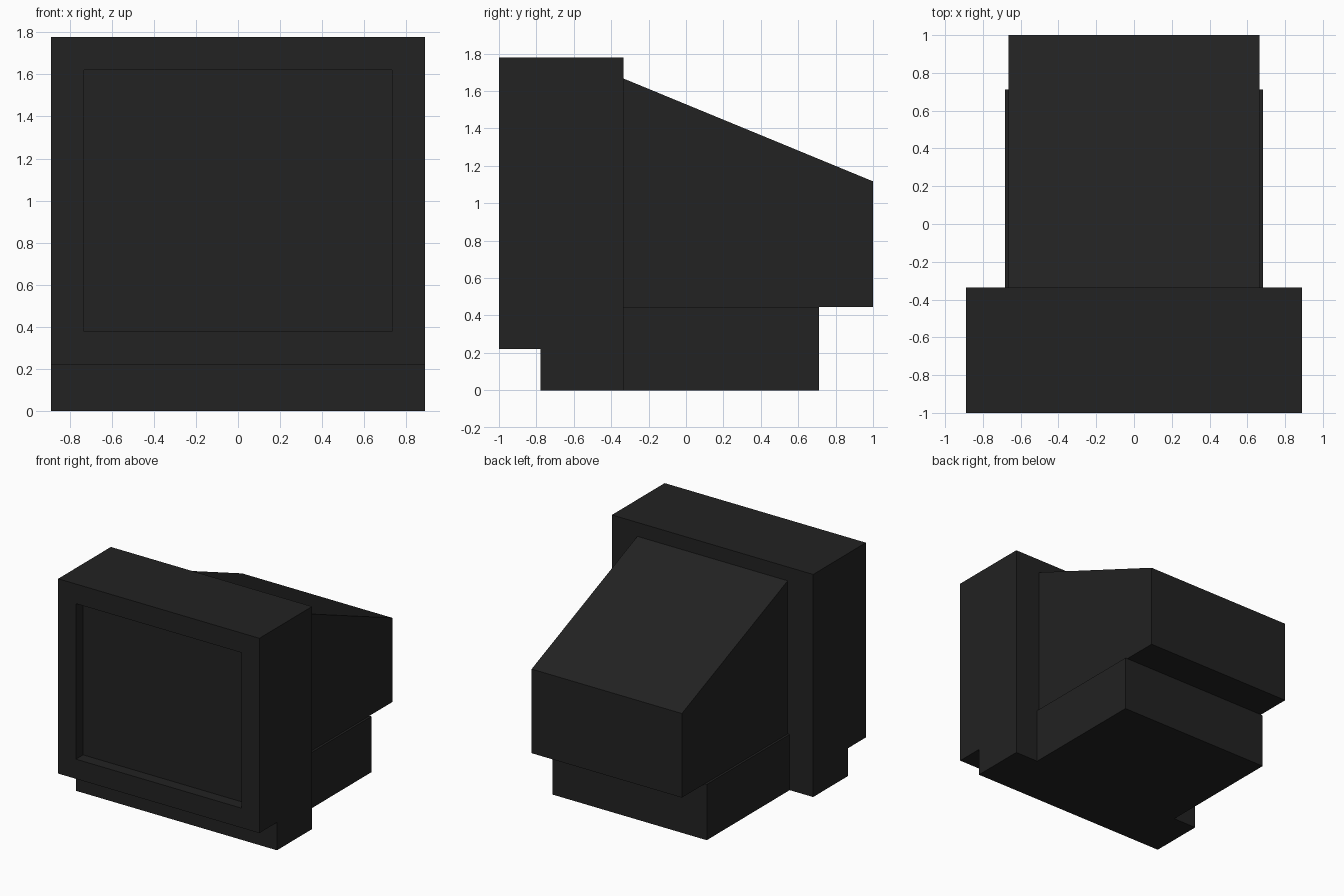
import bpy
import bmesh
from mathutils import Vector

if "Cube" in bpy.data.objects:
    bpy.data.objects.remove(bpy.data.objects["Cube"], do_unlink=True)

# Single near-black plastic
plastic = bpy.data.materials.new("black_plastic")
plastic.use_nodes = True
colour = (0.016, 0.016, 0.016, 1)
plastic.diffuse_color = colour
plastic.node_tree.nodes["Principled BSDF"].inputs["Base Color"].default_value = colour


def extruded(name, profile, half_width, recess=None):
    """Extrude a (y, z) side profile across x; optionally recess the front face."""
    bm = bmesh.new()
    side = bm.faces.new([bm.verts.new((-half_width, y, z)) for y, z in profile])
    grown = bmesh.ops.extrude_face_region(bm, geom=[side])["geom"]
    bmesh.ops.translate(bm, vec=Vector((2 * half_width, 0, 0)),
                        verts=[v for v in grown if isinstance(v, bmesh.types.BMVert)])
    bmesh.ops.recalc_face_normals(bm, faces=bm.faces[:])
    if recess:
        border, depth = recess
        front = min(bm.faces, key=lambda f: f.calc_center_median().y)
        bmesh.ops.inset_individual(bm, faces=[front], thickness=border)
        bmesh.ops.inset_individual(bm, faces=[front], thickness=0, depth=-depth)
    mesh = bpy.data.meshes.new(name)
    bm.to_mesh(mesh)
    bm.free()
    mesh.materials.append(plastic)
    obj = bpy.data.objects.new(name, mesh)
    bpy.context.collection.objects.link(obj)
    return obj


FRONT, SEAM = -1.0, -0.335

# Front housing with undercut foot and sunken screen
extruded("screen_housing",
         [(FRONT, 0.222), (-0.778, 0.222), (-0.778, 0), (SEAM, 0),
          (SEAM, 1.778), (FRONT, 1.778)],
         0.889, recess=(0.222, 0.09))

# Sloping rear casing
extruded("rear_casing",
         [(SEAM, 0.445), (1, 0.445), (1, 1.117), (SEAM, 1.667)], 0.664)

# Base block below the casing
extruded("base", [(SEAM, 0), (0.712, 0), (0.712, 0.445), (SEAM, 0.445)], 0.682)
